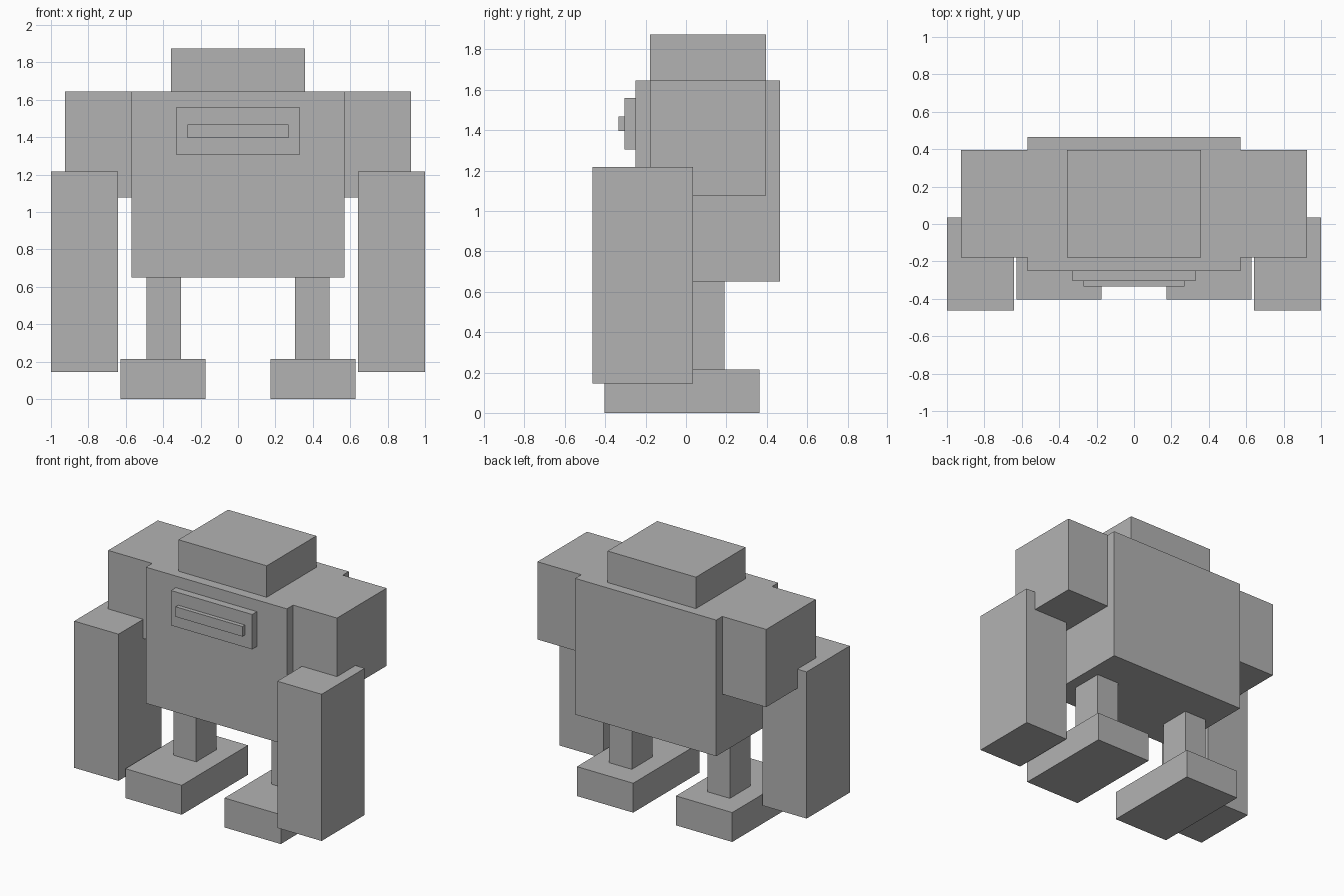
import bpy
import bmesh
from mathutils import Vector

cube = bpy.data.objects.get("Cube")
if cube:
    bpy.data.objects.remove(cube, do_unlink=True)

# Single plain grey for the whole figure
grey = bpy.data.materials.new("plain_grey")
grey.use_nodes = True
colour = (0.45, 0.45, 0.45, 1)
grey.diffuse_color = colour
grey.node_tree.nodes["Principled BSDF"].inputs["Base Color"].default_value = colour


def box(name, x, y, z):
    """Flat-shaded block spanning the given (low, high) ranges."""
    low, high = (Vector(corner) for corner in zip(x, y, z))
    bm = bmesh.new()
    bmesh.ops.create_cube(bm, size=1)
    bmesh.ops.scale(bm, vec=high - low, verts=bm.verts)
    mesh = bpy.data.meshes.new(name)
    bm.to_mesh(mesh)
    bm.free()
    mesh.materials.append(grey)
    obj = bpy.data.objects.new(name, mesh)
    obj.location = (low + high) / 2
    bpy.context.collection.objects.link(obj)


def centred(name, half_width, y, z):
    box(name, (-half_width, half_width), y, z)


def pair(name, inner, outer, y, z):
    """Matching left (+x) and right (-x) blocks."""
    box("left_" + name, (inner, outer), y, z)
    box("right_" + name, (-outer, -inner), y, z)


# Body and head
centred("torso", 0.57, (-0.25, 0.465), (0.65, 1.645))
centred("head", 0.357, (-0.178, 0.395), (1.645, 1.875))

# Chest panel with raised bar
centred("chest_panel", 0.328, (-0.305, -0.25), (1.305, 1.56))
centred("chest_bar", 0.27, (-0.335, -0.305), (1.395, 1.468))

# Arms
pair("shoulder", 0.57, 0.925, (-0.178, 0.395), (1.077, 1.645))
pair("forearm", 0.642, 1.0, (-0.463, 0.035), (0.145, 1.217))

# Legs
pair("leg", 0.305, 0.488, (-0.047, 0.19), (0.215, 0.65))
pair("foot", 0.173, 0.628, (-0.403, 0.363), (0, 0.215))
